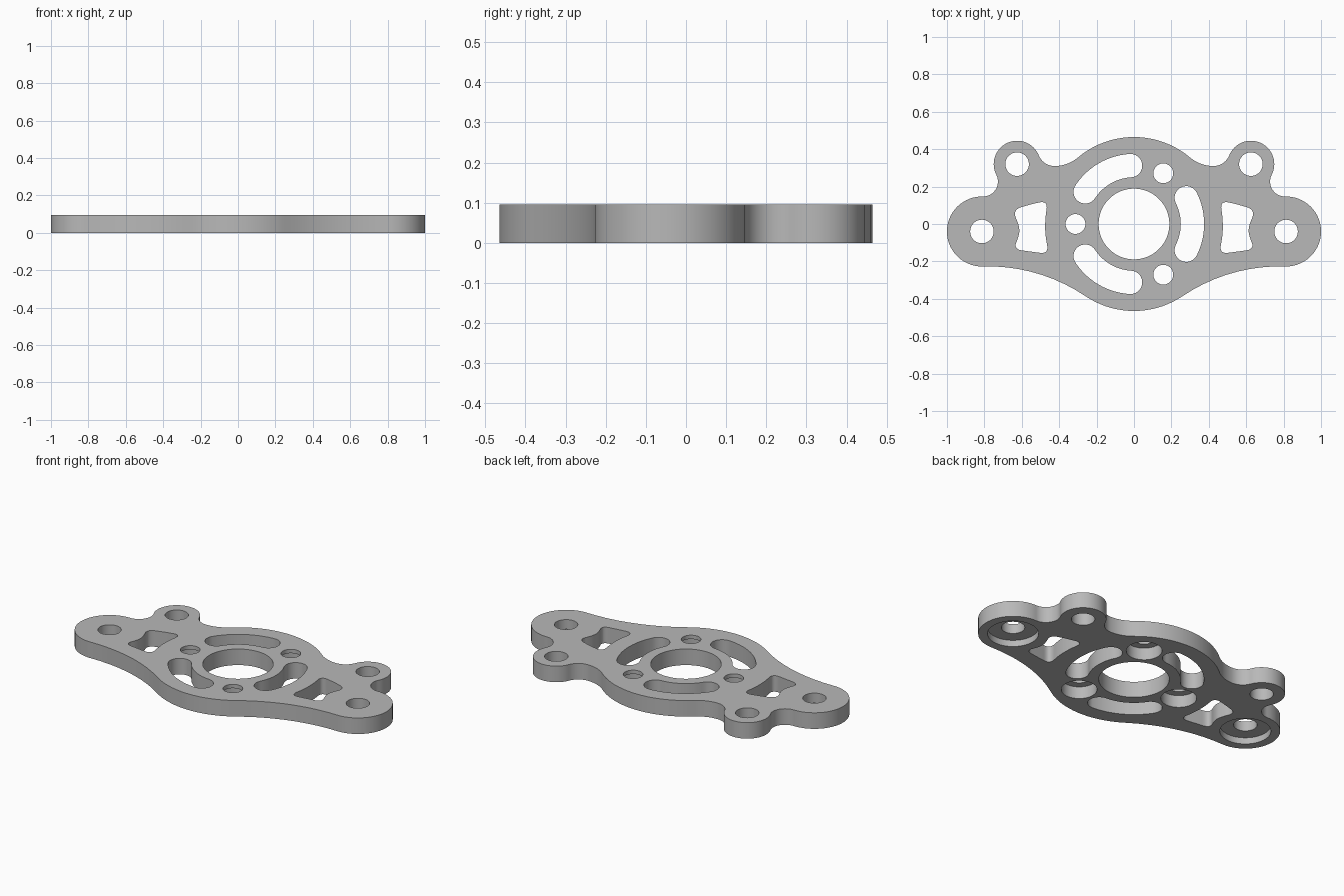
import bpy, bmesh, math
from mathutils import Vector

if "Cube" in bpy.data.objects:
    bpy.data.objects.remove(bpy.data.objects["Cube"], do_unlink=True)

THICK = 0.095
MAIN, LOBE, EAR = 0.465, 0.187, 0.125       # boss, end lobe and ear radii
LOBE_C, EAR_C = Vector((0.813, -0.04)), Vector((0.625, 0.32))
ORIGIN = Vector((0, 0))

metal = bpy.data.materials.new("light grey metal")
metal.use_nodes = True
grey = (0.48, 0.48, 0.48, 1)
metal.diffuse_color = grey
metal.node_tree.nodes["Principled BSDF"].inputs["Base Color"].default_value = grey


def arc(c, r, a, b, n):
    return [c + r * Vector((math.cos(a + (b - a) * i / n), math.sin(a + (b - a) * i / n)))
            for i in range(n + 1)]


def circle(c, r, n=64):
    return arc(Vector(c), r, 0, 2 * math.pi, n)[:-1]


def meet(c1, r1, c2, r2, side):
    """Intersection of two circles, on the chosen side of the centre line."""
    d = c2 - c1
    a = (r1 * r1 - r2 * r2 + d.length_squared) / (2 * d.length)
    u = d.normalized()
    return c1 + a * u + side * math.sqrt(r1 * r1 - a * a) * Vector((-u.y, u.x))


def tangent_chain(circles, start, end):
    """Join tangent circles; a negative radius marks a concave arc."""
    joints = [start]
    for (c1, r1), (c2, r2) in zip(circles, circles[1:]):
        joints.append((c2 * r1 - c1 * r2) / (r1 - r2))
    joints.append(end)
    pts = [start]
    for (c, r), p, q in zip(circles, joints, joints[1:]):
        a, b = (math.atan2(v.y - c.y, v.x - c.x) for v in (p, q))
        sweep = (b - a) % (2 * math.pi)
        if r > 0:
            sweep -= 2 * math.pi            # convex arcs run clockwise
        n = max(4, math.ceil(abs(sweep) / 0.07))
        pts += arc(c, abs(r), a, a + sweep, n)[1:]
    return pts


def soften(pts, rounds=4):
    """Corner cutting."""
    for _ in range(rounds):
        pts = [p.lerp(q, t) for p, q in zip(pts, pts[1:] + pts[:1]) for t in (0.25, 0.75)]
    return pts


def prisms(name, loops, z0, z1):
    """One object of upright prisms."""
    bm = bmesh.new()
    for loop in loops:
        low = [bm.verts.new((p.x, p.y, z0)) for p in loop]
        high = [bm.verts.new((p.x, p.y, z1)) for p in loop]
        bm.faces.new(low)
        bm.faces.new(high)
        n = len(loop)
        for i in range(n):
            j = (i + 1) % n
            bm.faces.new((low[i], low[j], high[j], high[i]))
    bmesh.ops.recalc_face_normals(bm, faces=bm.faces)
    mesh = bpy.data.meshes.new(name)
    bm.to_mesh(mesh)
    bm.free()
    mesh.materials.append(metal)
    obj = bpy.data.objects.new(name, mesh)
    bpy.context.collection.objects.link(obj)
    return obj


def cut(target, cutter):
    cutter.hide_render = True
    mod = target.modifiers.new("cut", "BOOLEAN")
    mod.operation, mod.solver, mod.object = "DIFFERENCE", "EXACT", cutter
    bpy.context.view_layer.objects.active = target
    bpy.ops.object.modifier_apply(modifier=mod.name)
    bpy.data.objects.remove(cutter, do_unlink=True)


# Outline of the +x half, then mirrored
neck, sweep_r = 0.08, 0.93
half = tangent_chain([
    (ORIGIN, MAIN),
    (Vector((0.425, 0.505)), -0.195),
    (Vector((0.425, 0.4007)), -0.0907),
    (EAR_C, EAR),
    (meet(EAR_C, EAR + neck, LOBE_C, LOBE + neck, 1), -neck),
    (LOBE_C, LOBE),
    (meet(LOBE_C, LOBE + sweep_r, ORIGIN, MAIN + sweep_r, 1), -sweep_r),
    (ORIGIN, MAIN)], Vector((0, MAIN)), Vector((0, -MAIN)))
outline = half + [Vector((-p.x, p.y)) for p in reversed(half[1:-1])]
plate = prisms("mounting_plate", [outline], 0, THICK)


# Curved slots and screw holes around the boss
def slot(mid, r=0.3125, w=0.0625, spread=math.radians(26.6)):
    a, b = mid - spread, mid + spread
    ends = [r * Vector((math.cos(t), math.sin(t))) for t in (a, b)]
    return (arc(ORIGIN, r + w, a, b, 20) + arc(ends[1], w, b, b + math.pi, 16)[1:]
            + arc(ORIGIN, r - w, b, a, 20)[1:] + arc(ends[0], w, a + math.pi, a + 2 * math.pi, 16)[1:-1])


thirds = [2 * math.pi * k / 3 for k in range(3)]
screws = [(-0.313 * math.cos(t), -0.313 * math.sin(t)) for t in thirds]
lobes = [(s * LOBE_C.x, LOBE_C.y) for s in (1, -1)]

# Side windows
window = soften([Vector(p) for p in (
    (0.46, 0.125), (0.475, 0.03), (0.475, -0.06), (0.455, -0.16), (0.55, -0.148),
    (0.645, -0.135), (0.613, -0.06), (0.613, -0.01), (0.65, 0.075), (0.555, 0.105))])

through = [circle((0, 0), 0.189, 96)]
through += [slot(t) for t in thirds]
through += [circle(c, 0.053, 40) for c in screws]
through += [circle(c, 0.063, 40) for c in lobes]
for s in (1, -1):
    through.append(circle((s * EAR_C.x, EAR_C.y), 0.063, 40))
    through.append([Vector((s * p.x, p.y)) for p in window])
cut(plate, prisms("through_cutter", through, -0.1, 0.2))

# Counterbores on the underside
cut(plate, prisms("screw_bore_cutter", [circle(c, 0.096) for c in screws], -0.1, 0.072))
cut(plate, prisms("lobe_bore_cutter", [circle(c, 0.137) for c in lobes], -0.1, 0.038))

bpy.ops.object.select_all(action="DESELECT")
plate.select_set(True)
bpy.context.view_layer.objects.active = plate
bpy.ops.object.shade_smooth_by_angle(angle=math.radians(30))
